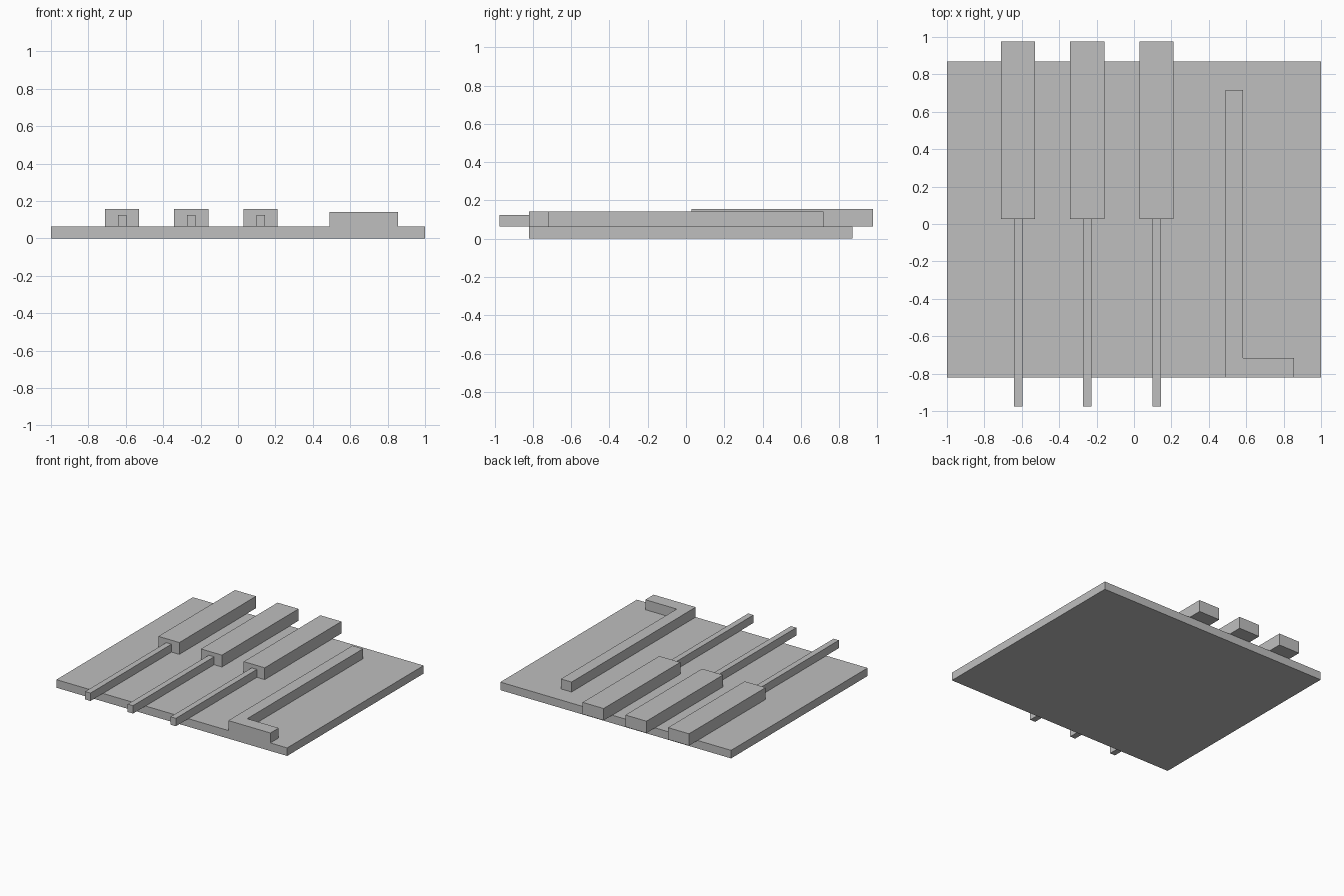
import bpy
import bmesh

cube = bpy.data.objects.get("Cube")
if cube:
    bpy.data.objects.remove(cube, do_unlink=True)

grey = bpy.data.materials.new("light grey")
grey.use_nodes = True
colour = (0.52, 0.52, 0.52, 1)
grey.diffuse_color = colour
grey.node_tree.nodes["Principled BSDF"].inputs["Base Color"].default_value = colour


def extrude_outline(name, outline, bottom, top):
    """Raise a flat outline into a solid between two heights."""
    bm = bmesh.new()
    base = bm.faces.new([bm.verts.new((x, y, bottom)) for x, y in outline])
    raised = bmesh.ops.extrude_face_region(bm, geom=[base], use_keep_orig=True)
    verts = [v for v in raised["geom"] if isinstance(v, bmesh.types.BMVert)]
    bmesh.ops.translate(bm, verts=verts, vec=(0, 0, top - bottom))
    bmesh.ops.recalc_face_normals(bm, faces=bm.faces)
    mesh = bpy.data.meshes.new(name)
    bm.to_mesh(mesh)
    bm.free()
    mesh.materials.append(grey)
    obj = bpy.data.objects.new(name, mesh)
    bpy.context.collection.objects.link(obj)
    return obj


def box(name, x0, x1, y0, y1, bottom, top):
    return extrude_outline(name, [(x0, y0), (x1, y0), (x1, y1), (x0, y1)], bottom, top)


PLATE_TOP = 0.063
FRONT = -0.82

# Flat base
box("base_plate", -1, 1, FRONT, 0.87, 0, PLATE_TOP)

# Three wide blocks, each with a thin rod running off the front edge
for side, x in (("right", -0.619), ("middle", -0.25), ("left", 0.121)):
    box(side + "_block", x - 0.091, x + 0.091, 0.028, 0.977, PLATE_TOP, 0.156)
    box(side + "_rod", x - 0.023, x + 0.023, -0.975, 0.028, PLATE_TOP, 0.125)

# L-shaped rail, its foot flush with the front edge
extrude_outline("corner_rail", [
    (0.49, FRONT), (0.855, FRONT), (0.855, -0.717),
    (0.582, -0.717), (0.582, 0.717), (0.49, 0.717),
], PLATE_TOP, 0.141)
